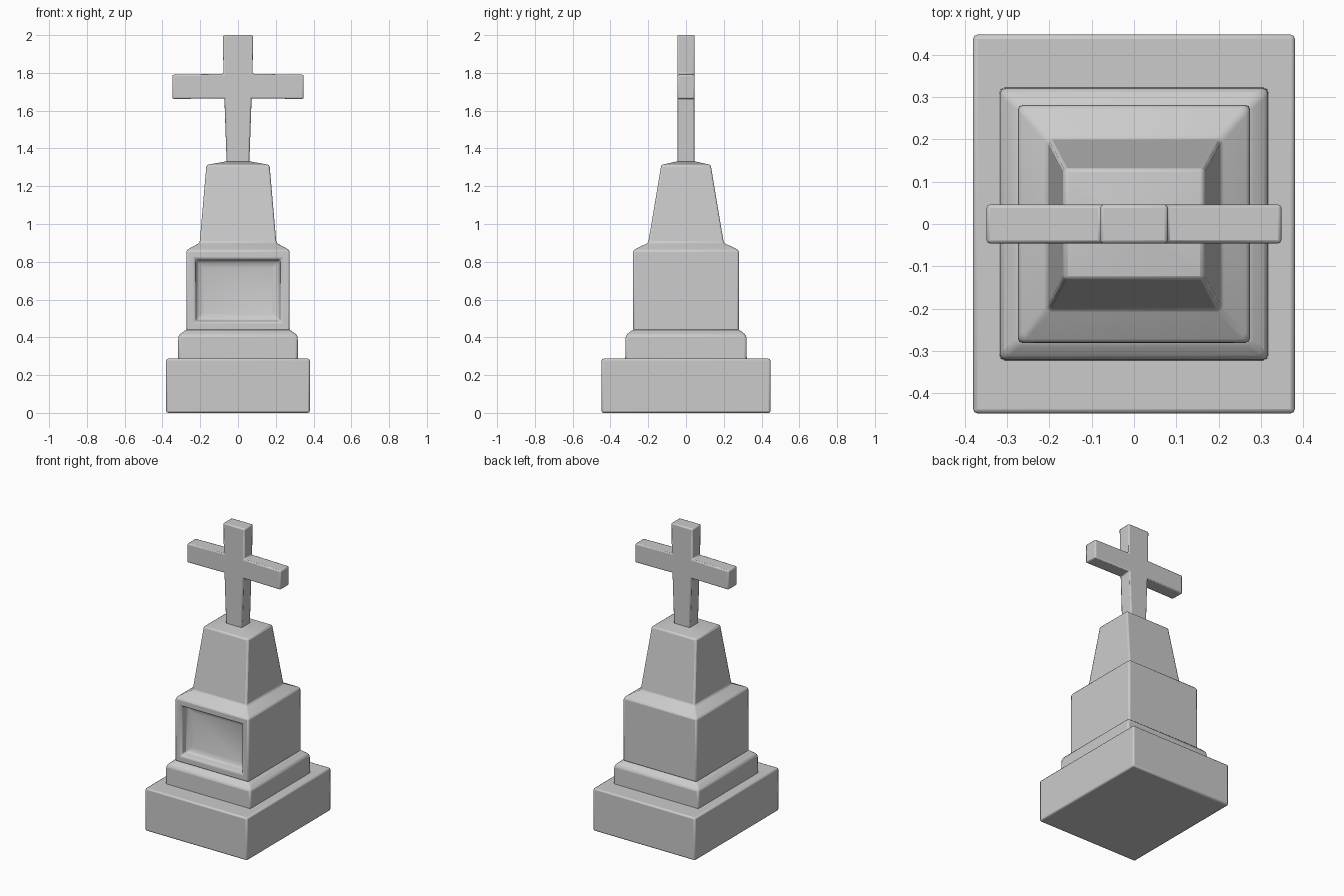
import bpy, bmesh, math

if "Cube" in bpy.data.objects:
    bpy.data.objects.remove(bpy.data.objects["Cube"])


def finish(name, bm, bevel):
    bmesh.ops.recalc_face_normals(bm, faces=bm.faces)
    me = bpy.data.meshes.new(name)
    bm.to_mesh(me)
    bm.free()
    ob = bpy.data.objects.new(name, me)
    bpy.context.collection.objects.link(ob)
    mod = ob.modifiers.new("soft_edges", 'BEVEL')
    mod.width = bevel
    mod.segments = 2
    mod.limit_method = 'ANGLE'
    mod.angle_limit = math.radians(25)
    bpy.ops.object.select_all(action='DESELECT')
    ob.select_set(True)
    bpy.context.view_layer.objects.active = ob
    bpy.ops.object.shade_smooth_by_angle(angle=math.radians(50))
    return ob


def tiers(rings):
    """Stack of rectangles (half x, half y, z) joined by side faces."""
    bm = bmesh.new()
    loops = [[bm.verts.new((sx * hx, sy * hy, z))
              for sx, sy in ((-1, -1), (1, -1), (1, 1), (-1, 1))]
             for hx, hy, z in rings]
    fronts = []
    for a, b in zip(loops, loops[1:]):
        for i in range(4):
            j = (i + 1) % 4
            f = bm.faces.new((a[i], a[j], b[j], b[i]))
            if i == 0:
                fronts.append(f)
    bm.faces.new(loops[0][::-1])
    bm.faces.new(loops[-1])
    bm.normal_update()
    return bm, fronts


# Bottom plinth
bm, _ = tiers([(0.38, 0.447, 0), (0.38, 0.447, 0.287)])
finish("plinth", bm, 0.01)

# Stepped foot
bm, _ = tiers([(0.318, 0.322, 0.27), (0.316, 0.32, 0.41), (0.273, 0.28, 0.442)])
finish("stepped_foot", bm, 0.012)

# Main block with recessed front panel, and tapered shaft
bm, fronts = tiers([(0.274, 0.281, 0.435), (0.273, 0.28, 0.862), (0.203, 0.2, 0.9),
                    (0.167, 0.131, 1.313), (0.06, 0.045, 1.332)])
panel = fronts[0]
for thick, depth in ((0.047, 0), (0.01, -0.05), (0.03, -0.012)):
    bmesh.ops.inset_region(bm, faces=[panel], thickness=thick, depth=depth,
                           use_even_offset=True)
finish("block_and_shaft", bm, 0.01)

# Cross: right half of the outline, mirrored, then given thickness
half = [(0.06, 1.32), (0.072, 1.665), (0.348, 1.662), (0.348, 1.79),
        (0.077, 1.795), (0.08, 2.0)]
outline = half + [(-x, z) for x, z in reversed(half)]
bm = bmesh.new()
face = bm.faces.new([bm.verts.new((x, -0.046, z)) for x, z in outline])
ext = bmesh.ops.extrude_face_region(bm, geom=[face])
bmesh.ops.translate(bm, vec=(0, 0.092, 0),
                    verts=[g for g in ext["geom"] if isinstance(g, bmesh.types.BMVert)])
finish("cross", bm, 0.008)
